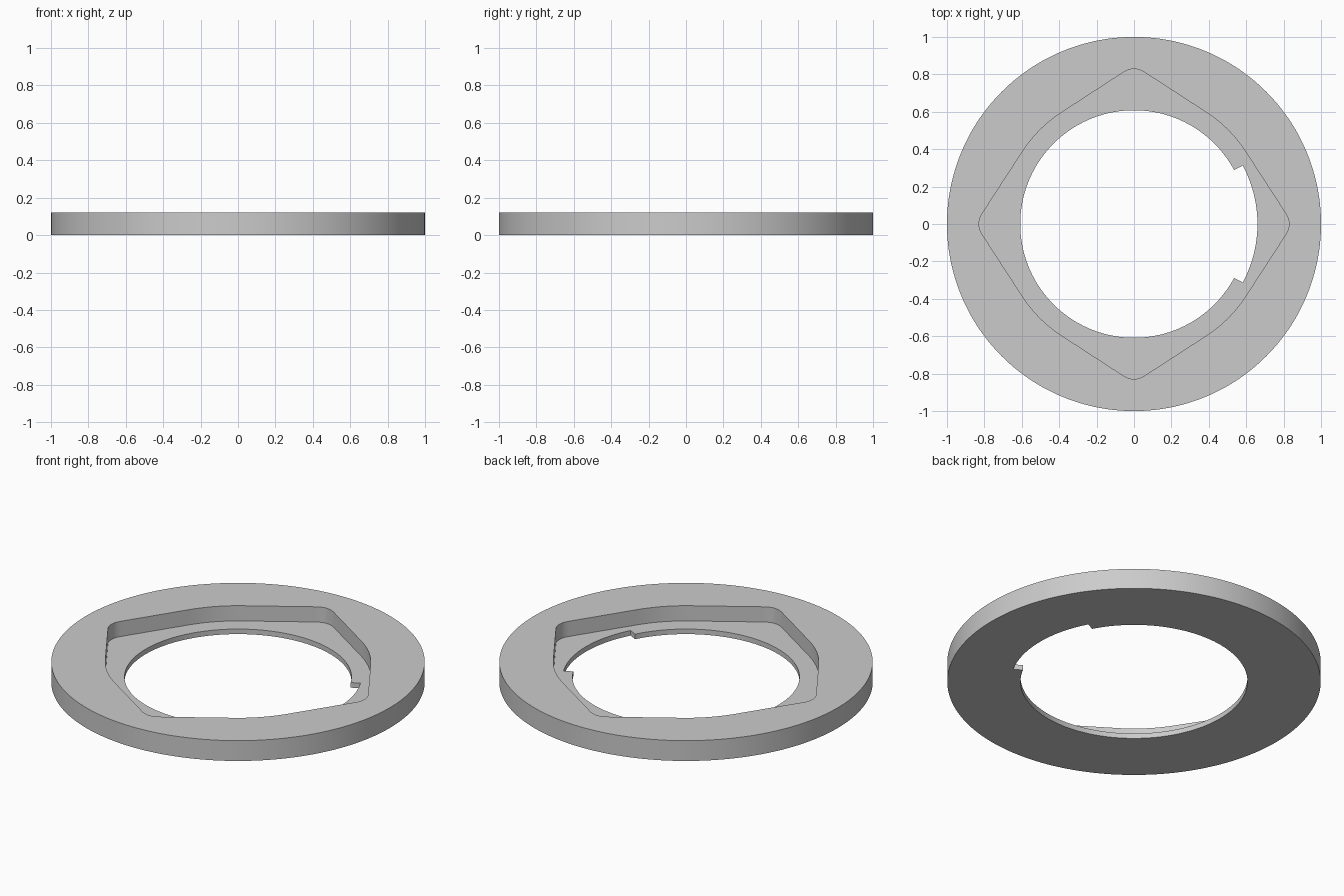
import bpy, bmesh
from math import sin, cos, radians, sqrt, atan2, degrees

if "Cube" in bpy.data.objects:
    bpy.data.objects.remove(bpy.data.objects["Cube"])

HEIGHT, FLOOR = 0.12, 0.03
NOTCH = 28.3          # half angle of the widened part of the hole
FLAT_R, CORNER_R, TILT = 0.711, 0.10, radians(33)
CORNER_C = (FLAT_R - CORNER_R) / cos(TILT)
CORNER_END = atan2(CORNER_R * sin(TILT), CORNER_C + CORNER_R * cos(TILT))


def recess_radius(deg):
    """Four rounded corners joined by straight sides and arcs."""
    a = abs(radians((deg + 45) % 90 - 45))
    if a < CORNER_END:
        return CORNER_C * cos(a) + sqrt(CORNER_R ** 2 - (CORNER_C * sin(a)) ** 2)
    if a < TILT:
        return FLAT_R / cos(TILT - a)
    return FLAT_R


# Angle and hole radius pairs, with a radial step at each notch end
stations = [(d, 0.66 if abs(d) < NOTCH else 0.608) for d in range(-180, 180)]
for s in (-1, 1):
    stations += [(s * NOTCH, 0.66), (s * NOTCH, 0.608)]
stations.sort(key=lambda p: (p[0], p[1] if p[0] < 0 else -p[1]))

bm = bmesh.new()


def ring(radius, z):
    return [bm.verts.new((radius(d, h) * cos(radians(d)),
                          radius(d, h) * sin(radians(d)), z)) for d, h in stations]


outer = lambda d, h: 1.0
recess = lambda d, h: recess_radius(d)
hole = lambda d, h: h

# Closed cross-section: outer wall, top, recess wall, recess floor, hole wall, bottom
rings = [ring(outer, 0), ring(outer, HEIGHT), ring(recess, HEIGHT),
         ring(recess, FLOOR), ring(hole, FLOOR), ring(hole, 0)]
n = len(stations)
for i, a in enumerate(rings):
    b = rings[(i + 1) % len(rings)]
    for j in range(n):
        k = (j + 1) % n
        bm.faces.new((a[j], a[k], b[k], b[j]))
bmesh.ops.remove_doubles(bm, verts=bm.verts, dist=1e-5)
bmesh.ops.recalc_face_normals(bm, faces=bm.faces)

mesh = bpy.data.meshes.new("recessed_ring")
bm.to_mesh(mesh)
bm.free()
obj = bpy.data.objects.new("recessed_ring", mesh)
bpy.context.collection.objects.link(obj)

mat = bpy.data.materials.new("plain grey")
mat.diffuse_color = (0.6, 0.6, 0.6, 1)
mat.use_nodes = True
mat.node_tree.nodes["Principled BSDF"].inputs["Base Color"].default_value = mat.diffuse_color
mesh.materials.append(mat)

bpy.context.view_layer.objects.active = obj
obj.select_set(True)
bpy.ops.object.shade_smooth_by_angle(angle=radians(30))
